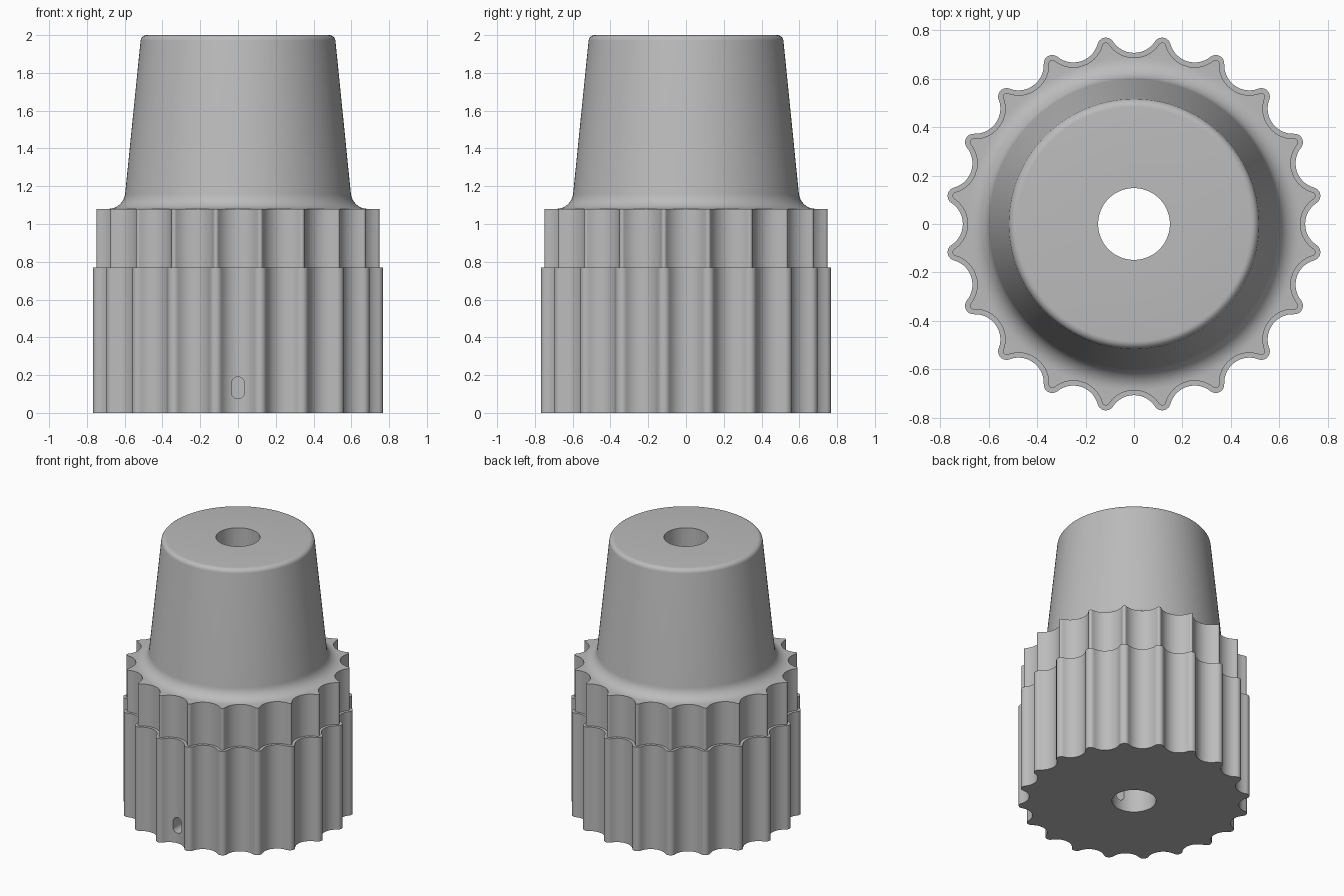
import bpy, bmesh, math

if "Cube" in bpy.data.objects:
    bpy.data.objects.remove(bpy.data.objects["Cube"])

LOBES = 20
TIP_R, VALLEY_R = 0.743, 0.706      # lobe centre radius, groove depth radius
TIP_ROUND = 0.035
BORE = 0.148
STEP = math.tau / LOBES


def grip_outline(inset):
    """Grooved outline: concave arcs joined by tangent round lobes, shrunk by inset."""
    hx, hy = TIP_R * math.sin(STEP / 2), TIP_R * math.cos(STEP / 2)
    a, b = VALLEY_R - TIP_ROUND, hy
    groove_c = (hx * hx + b * b - a * a) / (2 * (b - a))
    groove = groove_c - VALLEY_R
    lean = math.atan2(groove_c - hy, hx)
    t, s = TIP_ROUND - inset, groove + inset
    cell = []
    for i in range(14):             # groove arc
        u = -math.pi + lean + (math.pi - 2 * lean) * i / 14
        cell.append((s * math.cos(u), groove_c + s * math.sin(u)))
    start, end = math.pi - lean, math.pi - STEP - (math.pi - lean)
    for i in range(10):             # lobe arc
        u = start + (end - start) * i / 10
        cell.append((hx + t * math.cos(u), hy + t * math.sin(u)))
    pts = []
    for k in range(LOBES):
        c, d = math.cos(-k * STEP), math.sin(-k * STEP)
        pts += [(x * c - y * d, x * d + y * c) for x, y in cell]
    return pts


outer, inner = grip_outline(0), grip_outline(0.02)


def circle(r):
    return [(r * x / math.hypot(x, y), r * y / math.hypot(x, y)) for x, y in inner]


# stacked sections: lower grip, stepped upper grip, flared cone, rounded top, bore
rings = [(circle(BORE), 0), (outer, 0), (outer, 0.77), (inner, 0.77), (inner, 1.08)]
tilt = math.radians(6)
for i in range(9):                  # flare at the foot of the cone
    u = (math.pi / 2 - tilt) * i / 8
    rings.append((circle(0.687 - 0.09 * math.sin(u)), 1.08 + 0.09 * (1 - math.cos(u))))
for i in range(7):                  # rounded top edge
    u = tilt + (math.pi / 2 - tilt) * i / 6
    rings.append((circle(0.483 + 0.033 * math.cos(u)), 1.967 + 0.033 * math.sin(u)))
rings.append((circle(BORE), 2))

bm = bmesh.new()
loops = [[bm.verts.new((x, y, z)) for x, y in pts] for pts, z in rings]
n = len(outer)
for j, lo in enumerate(loops):
    hi = loops[(j + 1) % len(loops)]
    for i in range(n):
        k = (i + 1) % n
        bm.faces.new((lo[i], lo[k], hi[k], hi[i]))
bmesh.ops.recalc_face_normals(bm, faces=bm.faces)
mesh = bpy.data.meshes.new("knob_body")
bm.to_mesh(mesh)
bm.free()
knob = bpy.data.objects.new("knob_body", mesh)
bpy.context.collection.objects.link(knob)

grey = bpy.data.materials.new("plain_grey")
grey.diffuse_color = (0.5, 0.5, 0.5, 1)
grey.use_nodes = True
grey.node_tree.nodes["Principled BSDF"].inputs["Base Color"].default_value = grey.diffuse_color
mesh.materials.append(grey)

# set screw slot, from the front groove through to the bore
bm = bmesh.new()
profile = []
for cz, a0 in ((0.155, 0), (0.11, math.pi)):
    for i in range(13):
        u = a0 + math.pi * i / 12
        profile.append(bm.verts.new((0.035 * math.cos(u), -0.9, cz + 0.035 * math.sin(u))))
face = bm.faces.new(profile)
ext = bmesh.ops.extrude_face_region(bm, geom=[face])
bmesh.ops.translate(bm, vec=(0, 0.88, 0),
                    verts=[v for v in ext["geom"] if isinstance(v, bmesh.types.BMVert)])
bmesh.ops.recalc_face_normals(bm, faces=bm.faces)
cut_mesh = bpy.data.meshes.new("slot_cutter")
bm.to_mesh(cut_mesh)
bm.free()
cut_mesh.materials.append(grey)
cutter = bpy.data.objects.new("slot_cutter", cut_mesh)
bpy.context.collection.objects.link(cutter)
cutter.hide_render = True

bpy.context.view_layer.objects.active = knob
knob.select_set(True)
mod = knob.modifiers.new("slot", 'BOOLEAN')
mod.operation, mod.solver, mod.object = 'DIFFERENCE', 'EXACT', cutter
bpy.ops.object.modifier_apply(modifier=mod.name)
bpy.data.objects.remove(cutter)
bpy.ops.object.shade_smooth_by_angle(angle=math.radians(30))
